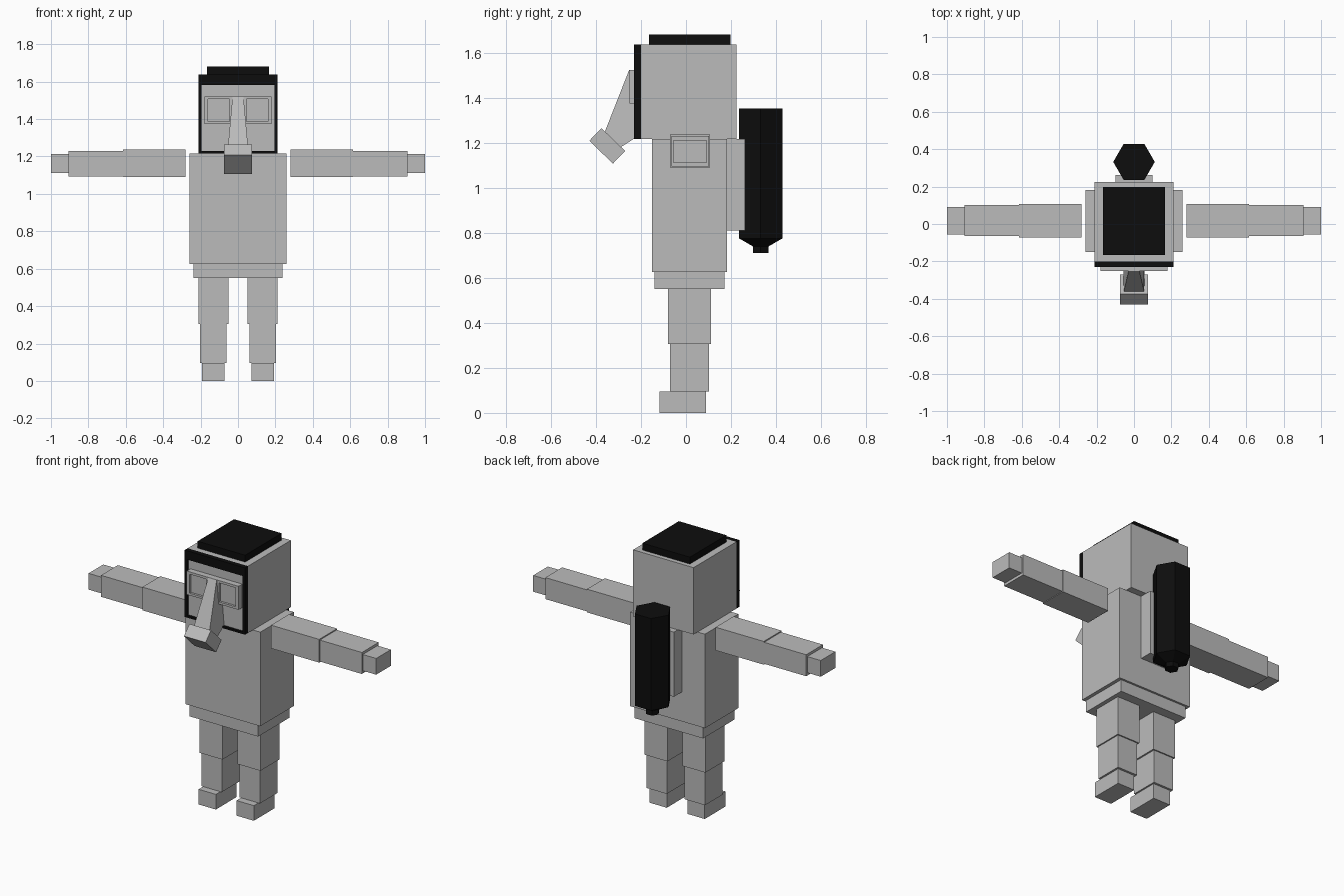
import bpy, bmesh, math
from mathutils import Matrix, Vector

if "Cube" in bpy.data.objects:
    bpy.data.objects.remove(bpy.data.objects["Cube"], do_unlink=True)


def material(name, value):
    m = bpy.data.materials.new(name)
    m.use_nodes = True
    col = (value, value, value, 1)
    m.diffuse_color = col
    bsdf = next(n for n in m.node_tree.nodes if n.type == "BSDF_PRINCIPLED")
    bsdf.inputs["Base Color"].default_value = col
    bsdf.inputs["Roughness"].default_value = 0.8
    return m


GREY = material("grey", 0.5)
BLACK = material("black", 0.004)


def finish(name, bm, mat):
    bmesh.ops.recalc_face_normals(bm, faces=bm.faces)
    me = bpy.data.meshes.new(name)
    bm.to_mesh(me)
    bm.free()
    me.materials.append(mat)
    ob = bpy.data.objects.new(name, me)
    bpy.context.collection.objects.link(ob)
    return ob


def boxes(name, mat, *spans):
    """One object from boxes given as (x0, x1, y0, y1, z0, z1)."""
    bm = bmesh.new()
    for x0, x1, y0, y1, z0, z1 in spans:
        centre = Vector((x0 + x1, y0 + y1, z0 + z1)) / 2
        size = Matrix.Diagonal((x1 - x0, y1 - y0, z1 - z0, 1))
        bmesh.ops.create_cube(bm, size=1, matrix=Matrix.Translation(centre) @ size)
    return finish(name, bm, mat)


# Body and head
boxes("torso", GREY, (-0.26, 0.26, -0.15, 0.183, 0.625, 1.216))
boxes("hips", GREY, (-0.238, 0.238, -0.14, 0.17, 0.55, 0.625))
boxes("head", GREY, (-0.21, 0.21, -0.20, 0.225, 1.217, 1.637))
boxes("hair_cap", BLACK, (-0.165, 0.165, -0.165, 0.197, 1.637, 1.68))

# Limbs, mirrored left and right
for side, s in (("left", 1), ("right", -1)):
    for part, (a, b, y0, y1, z0, z1) in {
        "upper_arm": (0.28, 0.615, -0.072, 0.106, 1.09, 1.236),
        "forearm": (0.615, 0.907, -0.065, 0.102, 1.094, 1.229),
        "hand": (0.907, 1.0, -0.056, 0.09, 1.111, 1.213),
        "thigh": (0.052, 0.212, -0.08, 0.11, 0.305, 0.55),
        "shin": (0.062, 0.204, -0.072, 0.102, 0.095, 0.305),
        "foot": (0.072, 0.192, -0.117, 0.088, 0.0, 0.095),
    }.items():
        x0, x1 = sorted((a * s, b * s))
        boxes(f"{side}_{part}", GREY, (x0, x1, y0, y1, z0, z1))

# Black surround on the front of the head
boxes("mask_frame", BLACK,
      (-0.21, -0.194, -0.23, -0.20, 1.217, 1.637),
      (0.194, 0.21, -0.23, -0.20, 1.217, 1.637),
      (-0.194, 0.194, -0.23, -0.20, 1.582, 1.637),
      (-0.194, 0.194, -0.23, -0.20, 1.217, 1.229))
boxes("mask_face", GREY, (-0.194, 0.194, -0.215, -0.199, 1.229, 1.582))

# Goggles with two recessed lenses
boxes("goggle_frame", GREY,
      (-0.18, 0.18, -0.252, -0.21, 1.507, 1.522),
      (-0.18, 0.18, -0.252, -0.21, 1.374, 1.388),
      (-0.18, -0.16, -0.252, -0.21, 1.388, 1.507),
      (0.16, 0.18, -0.252, -0.21, 1.388, 1.507),
      (-0.045, 0.045, -0.252, -0.21, 1.388, 1.507))
boxes("goggle_lenses", GREY,
      (-0.16, -0.045, -0.238, -0.21, 1.388, 1.507),
      (0.045, 0.16, -0.238, -0.21, 1.388, 1.507))

# Breathing hose: side profile (y, z, half width) widening downwards
profile = [(-0.253, 1.522, 0.029), (-0.36, 1.25, 0.054), (-0.29, 1.18, 0.056),
           (-0.215, 1.228, 0.054), (-0.215, 1.52, 0.029)]
bm = bmesh.new()
rings = [[bm.verts.new((s * w, y, z)) for y, z, w in profile] for s in (-1, 1)]
for ring in rings:
    bm.faces.new(ring)
for i in range(len(profile)):
    j = (i + 1) % len(profile)
    bm.faces.new((rings[0][i], rings[0][j], rings[1][j], rings[1][i]))
finish("breathing_hose", bm, GREY)

# Filter block at the end of the hose, tilted 45 degrees
block = boxes("filter_block", GREY, (-0.075, 0.075, -0.073, 0.073, -0.039, 0.039))
block.rotation_euler = (math.radians(-44), 0, 0)
block.location = (0, -0.35, 1.186)

# Back mount and hexagonal tank
boxes("tank_mount", GREY, (-0.1, 0.1, 0.183, 0.263, 0.81, 1.217))
bm = bmesh.new()
rings = [[bm.verts.new((r * math.cos(k * math.pi / 3), 0.332 + r * math.sin(k * math.pi / 3), z))
          for k in range(6)]
         for r, z in ((0.041, 0.71), (0.041, 0.74), (0.111, 0.775), (0.111, 1.353))]
for lo, hi in zip(rings, rings[1:]):
    for k in range(6):
        bm.faces.new((lo[k], lo[(k + 1) % 6], hi[(k + 1) % 6], hi[k]))
bm.faces.new(rings[0])
bm.faces.new(rings[-1])
finish("back_tank", bm, BLACK)
